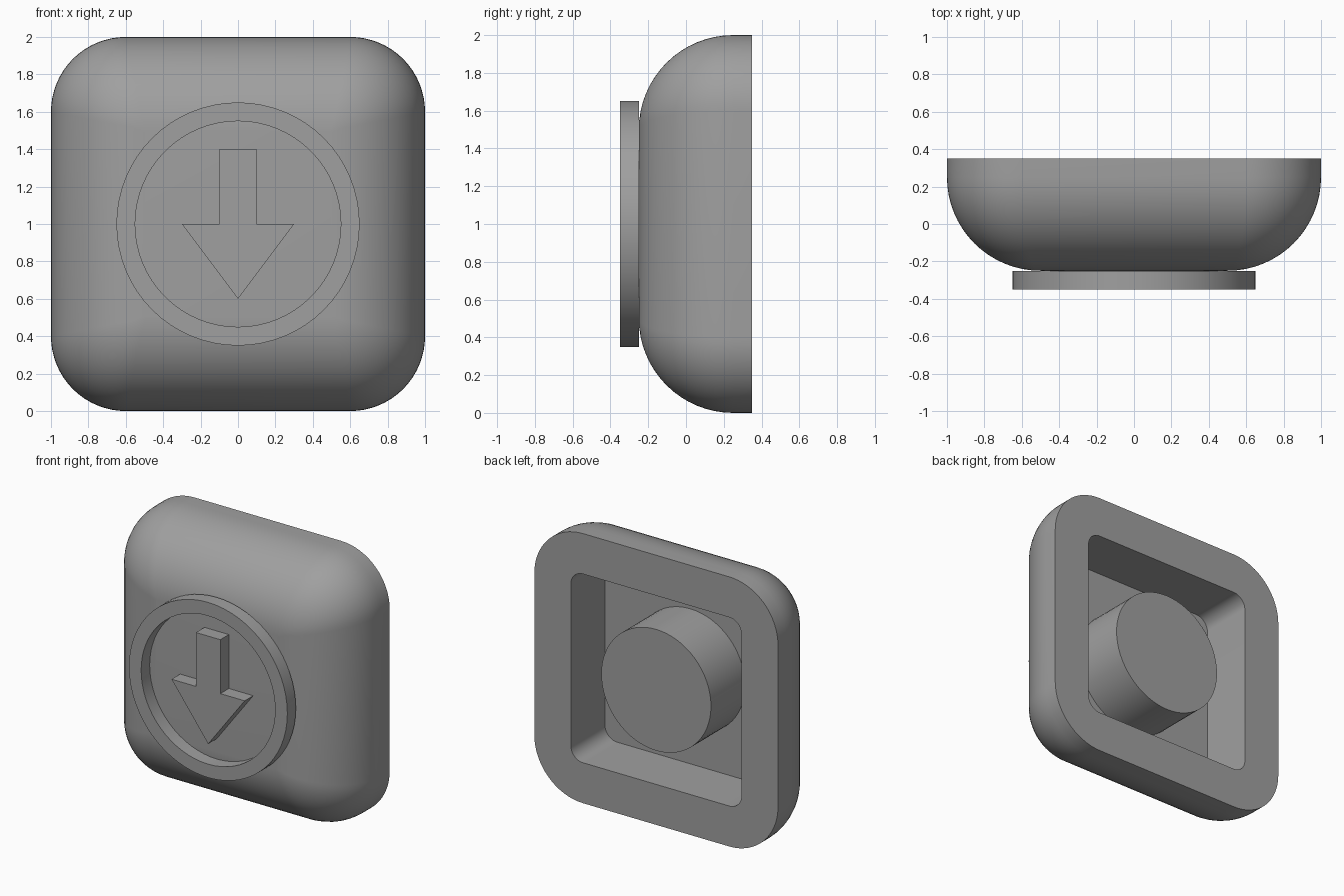
import bpy, bmesh, math

if "Cube" in bpy.data.objects:
    bpy.data.objects.remove(bpy.data.objects["Cube"])

SEG = 16  # segments per quarter turn

grey = bpy.data.materials.new("mid grey")
grey.diffuse_color = (0.35, 0.35, 0.35, 1)
grey.use_nodes = True
grey.node_tree.nodes["Principled BSDF"].inputs["Base Color"].default_value = grey.diffuse_color


def finish(name, bm):
    """Clean the mesh, shade it and place it in the scene."""
    bmesh.ops.remove_doubles(bm, verts=bm.verts, dist=1e-5)
    bmesh.ops.recalc_face_normals(bm, faces=bm.faces)
    me = bpy.data.meshes.new(name)
    bm.to_mesh(me)
    bm.free()
    me.shade_smooth()
    me.set_sharp_from_angle(angle=math.radians(30))
    me.materials.append(grey)
    ob = bpy.data.objects.new(name, me)
    bpy.context.collection.objects.link(ob)
    return ob


def outline(half, radius):
    """Rounded square in the xz plane, centred at z = 1."""
    pts = []
    for k in range(4):
        mid = math.pi / 4 + k * math.pi / 2
        cx = math.copysign(half - radius, math.cos(mid))
        cz = math.copysign(half - radius, math.sin(mid))
        for i in range(SEG + 1):
            a = (k + i / SEG) * math.pi / 2
            pts.append((cx + radius * math.cos(a), 1 + cz + radius * math.sin(a)))
    return pts


def loft(name, layers, closed=False):
    """Skin (half size, corner radius, y) layers; cap the ends unless closed."""
    bm = bmesh.new()
    rings = [[bm.verts.new((x, y, z)) for x, z in outline(h, r)] for h, r, y in layers]
    pairs = list(zip(rings, rings[1:]))
    if closed:
        pairs.append((rings[-1], rings[0]))
    else:
        bm.faces.new(rings[0])
        bm.faces.new(rings[-1])
    for a, b in pairs:
        for i in range(len(a)):
            j = (i + 1) % len(a)
            bm.faces.new((a[i], a[j], b[j], b[i]))
    return finish(name, bm)


# Cap body: domed front edge, flat rim, square pocket in the back
FILLET = 0.5
body = []
for i in range(SEG + 1):
    t = i / SEG * math.pi / 2
    inset = FILLET * (1 - math.sin(t))
    body.append((1 - inset, max(0.4 - 0.8 * inset, 0.01), -0.25 + FILLET * (1 - math.cos(t))))
body += [(1, 0.4, 0.35), (0.7, 0.1, 0.35), (0.7, 0.1, -0.05)]
loft("cap_body", body)

# Round post inside the pocket, flush with the rim
loft("back_post", [(0.45, 0.45, -0.05), (0.45, 0.45, 0.35)])

# Raised ring on the front
loft("front_ring", [(0.65, 0.65, -0.25), (0.65, 0.65, -0.35),
                    (0.55, 0.55, -0.35), (0.55, 0.55, -0.25)], closed=True)

# Raised downward arrow inside the ring
half_arrow = [(0.1, 1.4), (0.1, 1.0), (0.3, 1.0)]
profile = half_arrow + [(0, 0.6)] + [(-x, z) for x, z in reversed(half_arrow)]
bm = bmesh.new()
face = bm.faces.new([bm.verts.new((x, -0.25, z)) for x, z in profile])
ext = bmesh.ops.extrude_face_region(bm, geom=[face], use_keep_orig=True)
bmesh.ops.translate(bm, vec=(0, -0.1, 0),
                    verts=[v for v in ext["geom"] if isinstance(v, bmesh.types.BMVert)])
finish("down_arrow", bm)
